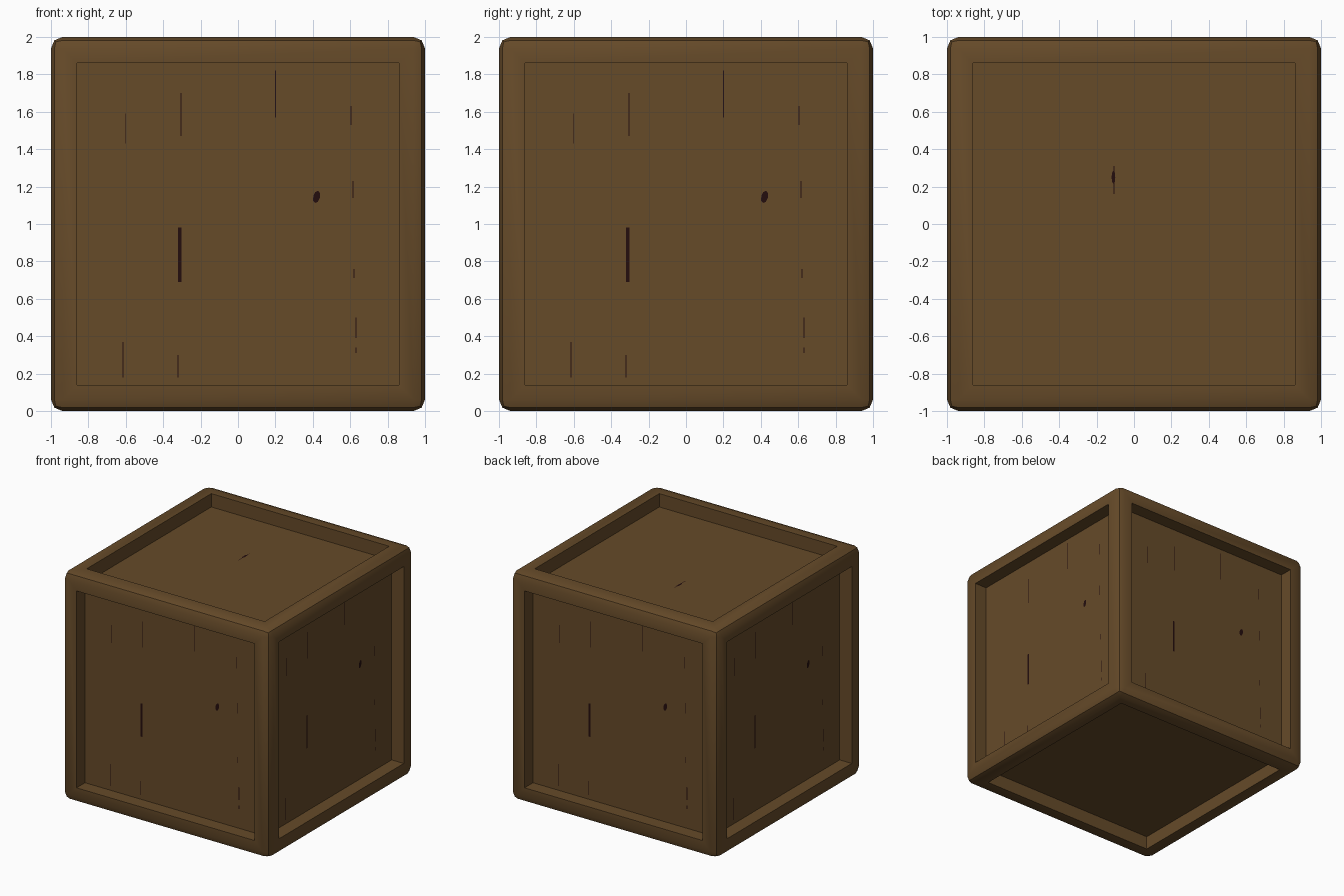
import bpy, bmesh, math
from mathutils import Matrix, Vector

if "Cube" in bpy.data.objects:
    bpy.data.objects.remove(bpy.data.objects["Cube"])

OPEN = 0.827    # half width of the panel opening
DEPTH = 0.117   # how far the panels sit back
BEVEL = 0.062


def material(name, rgb):
    m = bpy.data.materials.new(name)
    m.diffuse_color = (*rgb, 1)
    m.use_nodes = True
    m.node_tree.nodes["Principled BSDF"].inputs["Base Color"].default_value = m.diffuse_color
    return m


wood = material("brown wood", (0.132, 0.069, 0.022))
dark = material("dark crack", (0.017, 0.004, 0.004))


def finish(bm, name, mat):
    me = bpy.data.meshes.new(name)
    bm.to_mesh(me)
    bm.free()
    me.materials.append(mat)
    ob = bpy.data.objects.new(name, me)
    bpy.context.collection.objects.link(ob)
    return ob


# Crate body: rounded cube with a recessed panel on all six sides
bm = bmesh.new()
bmesh.ops.create_cube(bm, size=2, matrix=Matrix.Translation((0, 0, 1)))
bmesh.ops.bevel(bm, geom=bm.edges[:], offset=BEVEL, segments=2,
                profile=0.5, affect='EDGES')
bm.normal_update()
sides = [f for f in bm.faces if f.calc_area() > 1]
bmesh.ops.inset_individual(bm, faces=sides, thickness=1 - BEVEL - OPEN)
bm.normal_update()
for f in sides:
    n = f.normal.copy()
    new = bmesh.ops.extrude_discrete_faces(bm, faces=[f])["faces"]
    bmesh.ops.translate(bm, verts=new[0].verts, vec=-n * DEPTH)
bmesh.ops.recalc_face_normals(bm, faces=bm.faces[:])
crate = finish(bm, "crate_body", wood)
bpy.context.view_layer.objects.active = crate
crate.select_set(True)
bpy.ops.object.shade_smooth_by_angle(angle=math.radians(30))


# Painted cracks and knot: flat slivers just above the panels
def oval(bm, x, z, rx, rz, place, tilt=0.0, n=8):
    vs = []
    for i in range(n):
        a = 2 * math.pi * i / n
        p = Vector((rx * math.cos(a), 0, rz * math.sin(a)))
        p = Matrix.Rotation(tilt, 3, 'Y') @ p
        vs.append(bm.verts.new(place @ (p + Vector((x, DEPTH - 1.003, z)))))
    bm.faces.new(vs)


def sliver(bm, x, z0, z1, w, place):
    y = DEPTH - 1.003
    bm.faces.new([bm.verts.new(place @ Vector(c)) for c in
                  ((x - w, y, z0), (x + w, y, z0), (x + w, y, z1), (x - w, y, z1))])


cracks = [(-0.6, 1.43, 1.59), (-0.305, 1.47, 1.7), (0.2, 1.57, 1.82),
          (0.605, 1.53, 1.63), (0.615, 1.14, 1.23), (0.62, 0.71, 0.76),
          (0.63, 0.39, 0.5), (0.63, 0.31, 0.34), (-0.615, 0.18, 0.37),
          (-0.32, 0.18, 0.3)]
for k, side in enumerate(("front", "right", "back", "left")):
    bm = bmesh.new()
    place = Matrix.Rotation(k * math.pi / 2, 4, 'Z')
    for x, z0, z1 in cracks:
        sliver(bm, x, z0, z1, 0.0025, place)
    sliver(bm, -0.312, 0.69, 0.98, 0.009, place)
    oval(bm, 0.42, 1.145, 0.018, 0.034, place, tilt=0.25)
    finish(bm, side + "_cracks", dark)

# Small crack on the lid, laid flat
bm = bmesh.new()
lay = Matrix.Translation((0, 0, 1)) @ Matrix.Rotation(-math.pi / 2, 4, 'X')
oval(bm, -0.11, 0.25, 0.01, 0.035, lay)
sliver(bm, -0.108, 0.16, 0.31, 0.0025, lay)
finish(bm, "lid_crack", dark)
